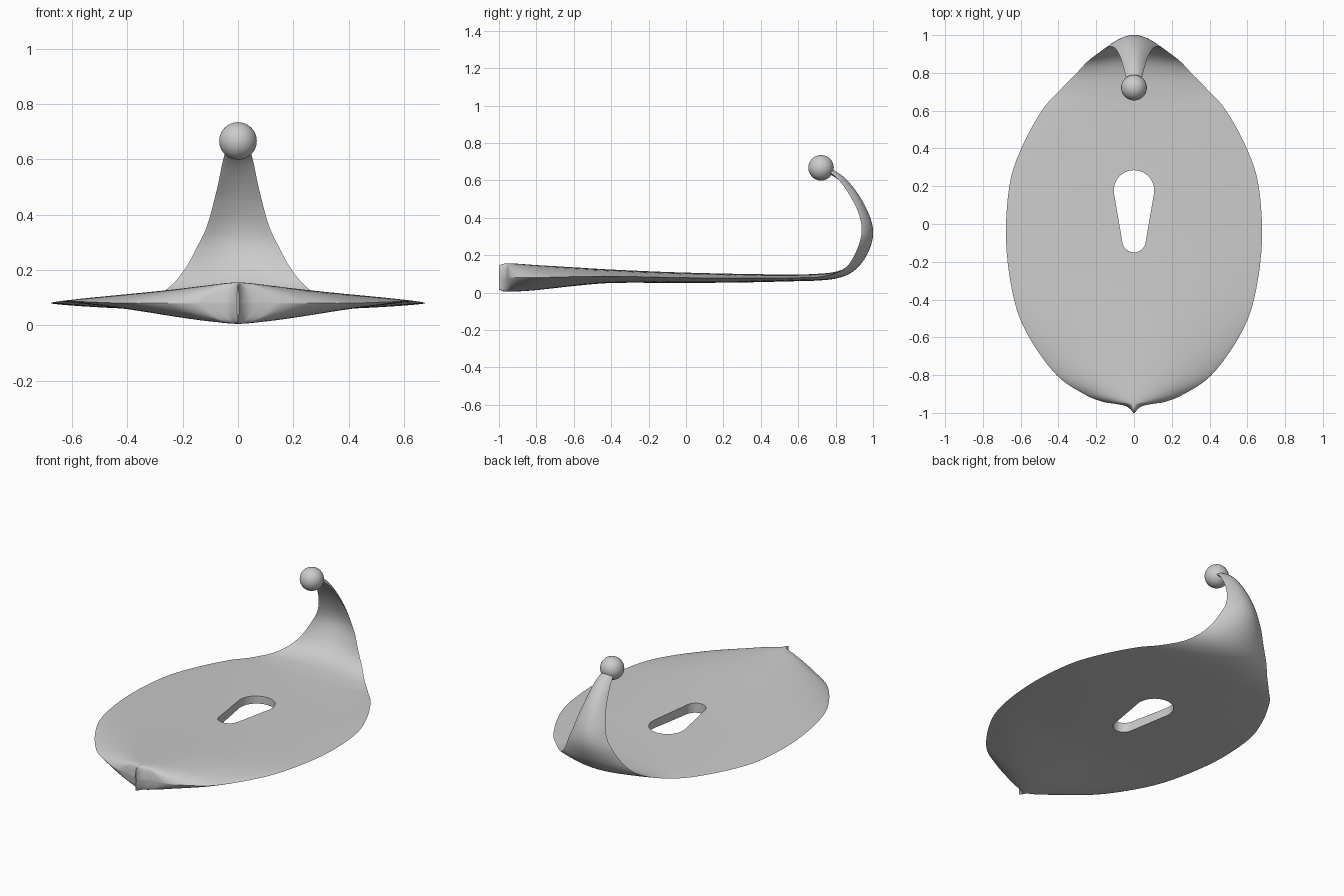
import bpy, bmesh, math
from mathutils import Vector

cube = bpy.data.objects.get("Cube")
if cube:
    bpy.data.objects.remove(cube, do_unlink=True)

grey = bpy.data.materials.new("plain grey")
grey.use_nodes = True
colour = (0.6, 0.6, 0.6, 1)
grey.diffuse_color = colour
grey.node_tree.nodes["Principled BSDF"].inputs["Base Color"].default_value = colour


def make_object(name, bm):
    bmesh.ops.recalc_face_normals(bm, faces=bm.faces)
    mesh = bpy.data.meshes.new(name)
    bm.to_mesh(mesh)
    bm.free()
    mesh.materials.append(grey)
    obj = bpy.data.objects.new(name, mesh)
    bpy.context.collection.objects.link(obj)
    return obj


def smooth(obj, degrees):
    bpy.ops.object.select_all(action="DESELECT")
    obj.select_set(True)
    bpy.context.view_layer.objects.active = obj
    bpy.ops.object.shade_smooth_by_angle(angle=math.radians(degrees))


def spline(points, steps):
    """Catmull-Rom curve through points of any dimension."""
    pts = [Vector(p) for p in points]
    pts = [2 * pts[0] - pts[1]] + pts + [2 * pts[-1] - pts[-2]]
    result = []
    for a, b, c, d in zip(pts, pts[1:], pts[2:], pts[3:]):
        for i in range(steps):
            t = i / steps
            result.append(b + (c - a) * (t / 2)
                          + (2 * a - 5 * b + 4 * c - d) * (t * t / 2)
                          + (3 * b - a - 3 * c + d) * (t ** 3 / 2))
    return result + [pts[-2]]


# Plate and upturned tail: y, z, half width, half thickness, gutter depth
stations = [
    (-1, .08, .004, .065, 0),
    (-.978, .08, .022, .073, 0),
    (-.962, .08, .05, .075, 0),
    (-.952, .08, .1, .075, 0),
    (-.94, .08, .17, .075, 0),
    (-.9, .08, .265, .074, 0),
    (-.8, .08, .41, .067, 0),
    (-.6, .085, .555, .05, 0),
    (-.4, .087, .635, .036, 0),
    (-.1, .081, .677, .029, 0),
    (.2, .077, .66, .025, 0),
    (.4, .077, .597, .021, 0),
    (.6, .079, .488, .018, 0),
    (.7, .082, .4, .018, 0),
    (.8, .093, .305, .018, .01),
    (.88, .125, .24, .018, .025),
    (.94, .19, .187, .018, .04),
    (.978, .28, .145, .018, .045),
    (.978, .36, .115, .018, .04),
    (.945, .45, .09, .017, .03),
    (.895, .535, .07, .016, .025),
    (.835, .605, .055, .015, .015),
    (.77, .65, .04, .014, .005),
    (.73, .67, .03, .014, 0),
]
SIDES = 64
path = spline(stations, 6)
bm = bmesh.new()
rings = []
for i, (y, z, width, thick, bow) in enumerate(path):
    before, after = path[max(i - 1, 0)], path[min(i + 1, len(path) - 1)]
    run = Vector((0, after[0] - before[0], after[1] - before[1])).normalized()
    up = Vector((0, -run.z, run.y))
    ring = []
    for k in range(SIDES):
        angle = math.tau * k / SIDES
        u, s = math.cos(angle), math.sin(angle)
        lift = math.copysign(abs(s) ** 1.7, s) * thick + bow * u * u
        ring.append(bm.verts.new(Vector((width * u, y, z)) + up * lift))
    rings.append(ring)
for a, b in zip(rings, rings[1:]):
    for k in range(SIDES):
        n = (k + 1) % SIDES
        bm.faces.new((a[k], a[n], b[n], b[k]))
bm.faces.new(rings[0])
bm.faces.new(rings[-1])
plate = make_object("plate_with_tail", bm)

# Tapered slot: two arcs joined by straight sides, cut through the plate
big, small, top_y, low_y = .107, .062, .178, -.088
lean = math.asin((big - small) / (top_y - low_y))
outline = []
for radius, centre, start, end in (
        (big, top_y, -lean, math.pi + lean),
        (small, low_y, math.pi + lean, math.tau - lean)):
    for i in range(25):
        angle = start + (end - start) * i / 24
        outline.append((radius * math.cos(angle), centre + radius * math.sin(angle)))
bm = bmesh.new()
base = bm.faces.new([bm.verts.new((x, y, -.2)) for x, y in outline])
extruded = bmesh.ops.extrude_face_region(bm, geom=[base])
bmesh.ops.translate(bm, vec=(0, 0, .6),
                    verts=[v for v in extruded["geom"] if isinstance(v, bmesh.types.BMVert)])
cutter = make_object("slot_cutter", bm)
cutter.hide_render = True
cut = plate.modifiers.new("slot", "BOOLEAN")
cut.operation = "DIFFERENCE"
cut.solver = "EXACT"
cut.object = cutter
bpy.context.view_layer.objects.active = plate
bpy.ops.object.modifier_apply(modifier=cut.name)
bpy.data.objects.remove(cutter, do_unlink=True)
smooth(plate, 40)

# Ball on the end of the tail
bm = bmesh.new()
bmesh.ops.create_uvsphere(bm, u_segments=48, v_segments=24, radius=.068)
ball = make_object("tail_ball", bm)
ball.location = (0, .722, .667)
smooth(ball, 40)
